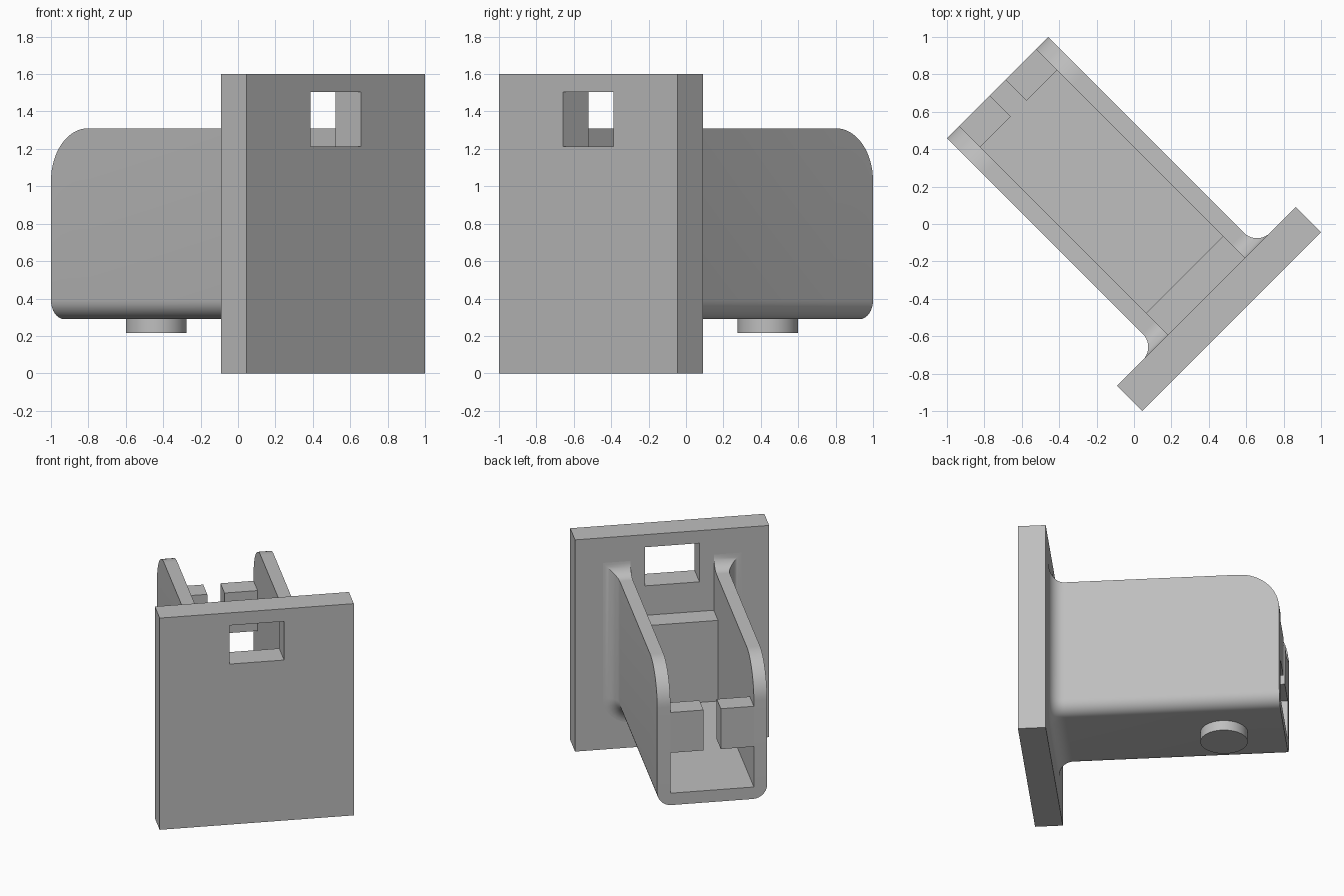
import bpy, bmesh, math
from mathutils import Matrix

cube = bpy.data.objects.get("Cube")
if cube:
    bpy.data.objects.remove(cube, do_unlink=True)

grey = bpy.data.materials.new("light_grey")
grey.use_nodes = True
COLOUR = (0.52, 0.52, 0.52, 1)
grey.diffuse_color = COLOUR
grey.node_tree.nodes["Principled BSDF"].inputs["Base Color"].default_value = COLOUR

# Everything is built square to the axes, then turned to sit diagonally
TURN = Matrix.Rotation(math.radians(45), 4, 'Z')
PLATE_FRONT, PLATE_BACK, ARM_END = -0.739, -0.548, 1.032
HALF, INNER = 0.382, 0.29          # outer and inner half widths of the arm
BASE, FLOOR, TOP = 0.29, 0.38, 1.31
EDGE, FILLET, NOSE = 0.1, 0.1, 0.28  # rounding radii
STEP_TOP = 0.99


def finish(name, bm):
    bmesh.ops.recalc_face_normals(bm, faces=bm.faces)
    bm.transform(TURN)
    mesh = bpy.data.meshes.new(name)
    bm.to_mesh(mesh)
    bm.free()
    mesh.materials.append(grey)
    obj = bpy.data.objects.new(name, mesh)
    bpy.context.collection.objects.link(obj)
    bpy.ops.object.select_all(action='DESELECT')
    obj.select_set(True)
    bpy.context.view_layer.objects.active = obj
    bpy.ops.object.shade_smooth_by_angle(angle=math.radians(30))
    return obj


def box(name, x0, x1, y0, y1, z0, z1):
    bm = bmesh.new()
    bmesh.ops.create_cube(bm, size=1)
    for v in bm.verts:
        v.co = (x0 if v.co.x < 0 else x1,
                y0 if v.co.y < 0 else y1,
                z0 if v.co.z < 0 else z1)
    return finish(name, bm)


def rect(half, z0, z1):
    return [(-half, z0), (half, z0), (half, z1), (-half, z1)]


# Mounting plate with a rectangular window through it
bm = bmesh.new()
loops = [[bm.verts.new((x, y, z)) for x, z in outline]
         for outline, y in ((rect(0.675, 0, 1.6), PLATE_FRONT),
                            (rect(0.675, 0, 1.6), PLATE_BACK),
                            (rect(0.19, 1.213, 1.505), PLATE_BACK),
                            (rect(0.19, 1.213, 1.505), PLATE_FRONT))]
for k in range(4):
    a, b = loops[k], loops[(k + 1) % 4]
    for i in range(4):
        j = (i + 1) % 4
        bm.faces.new((a[i], a[j], b[j], b[i]))
finish("mounting_plate", bm)


def channel_outline(flare, top):
    """U section, grown outwards by flare, with rounded lower corners."""
    w, r, low = HALF + flare, EDGE + flare, BASE - flare
    points = [(-INNER, top), (-w, top)]
    for side, start in ((-1, math.pi), (1, 1.5 * math.pi)):
        for i in range(9):
            a = start + i * math.pi / 16
            points.append((side * (w - r) + r * math.cos(a),
                           low + r + r * math.sin(a)))
    return points + [(w, top), (INNER, top), (INNER, FLOOR), (-INNER, FLOOR)]


# Channel arm: flared fillet at the plate, rounded wall tops at the far end
stations = []
for i in range(11):
    a = i * math.pi / 20
    flare = FILLET * (1 - math.sin(a))
    stations.append((PLATE_BACK + FILLET * (1 - math.cos(a)), flare, TOP + flare))
for i in range(17):
    a = i * math.pi / 32
    stations.append((ARM_END - NOSE + NOSE * math.sin(a), 0,
                     TOP - NOSE * (1 - math.cos(a))))
bm = bmesh.new()
rings = [[bm.verts.new((x, y, z)) for x, z in channel_outline(flare, top)]
         for y, flare, top in stations]
for a, b in zip(rings, rings[1:]):
    for i in range(len(a)):
        j = (i + 1) % len(a)
        bm.faces.new((a[i], a[j], b[j], b[i]))
bm.faces.new(rings[0])
bm.faces.new(rings[-1])
finish("channel_arm", bm)

# Raised block inside the channel against the plate
box("inner_step", -INNER, INNER, PLATE_BACK, -0.382, FLOOR, STEP_TOP)

# Pair of lips part-closing the open end
for side, x0, x1 in (("right", -INNER, -0.06), ("left", 0.06, INNER)):
    box(side + "_end_lip", x0, x1, 0.872, ARM_END, 0.685, STEP_TOP)

# Round peg under the arm
bm = bmesh.new()
bmesh.ops.create_cone(bm, cap_ends=True, segments=48, radius1=0.162, radius2=0.162,
                      depth=0.095, matrix=Matrix.Translation((0, 0.619, 0.2625)))
finish("bottom_peg", bm)
